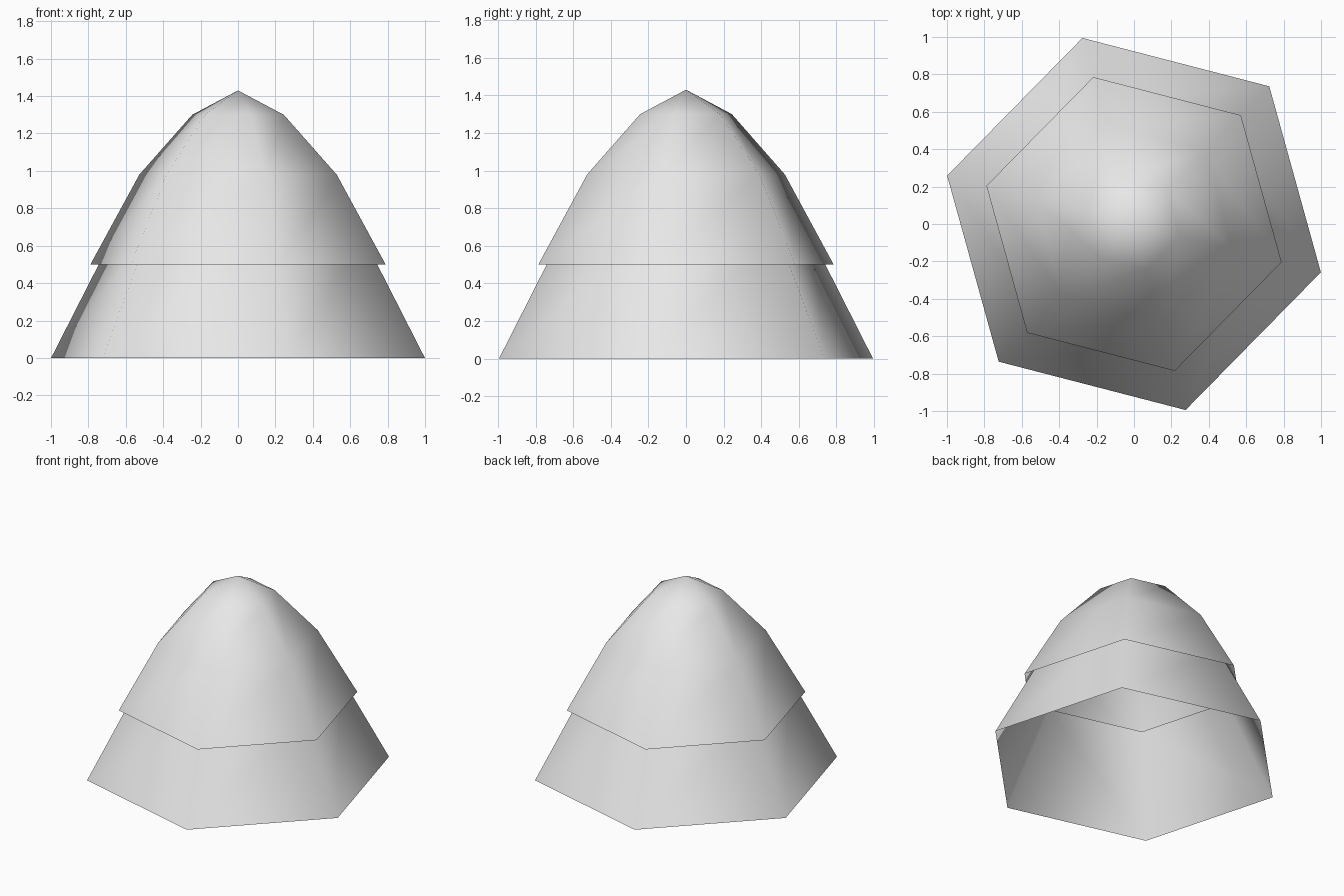
import bpy
import bmesh
from math import cos, sin, radians

cube = bpy.data.objects.get("Cube")
if cube:
    bpy.data.objects.remove(cube, do_unlink=True)

SIDES = 6
TURN = radians(45.5)

grey = bpy.data.materials.new("light grey")
grey.use_nodes = True
colour = (0.8, 0.8, 0.8, 1)
grey.diffuse_color = colour
grey.node_tree.nodes["Principled BSDF"].inputs["Base Color"].default_value = colour


def tier(name, profile, tip=None):
    """Open hexagonal shell through (radius, height) rings, with an optional tip."""
    bm = bmesh.new()
    rings = []
    for r, z in profile:
        angles = [TURN + radians(360 / SIDES) * i for i in range(SIDES)]
        rings.append([bm.verts.new((r * cos(a), r * sin(a), z)) for a in angles])
    for low, high in zip(rings, rings[1:]):
        for i in range(SIDES):
            j = (i + 1) % SIDES
            bm.faces.new((low[i], low[j], high[j], high[i]))
    if tip is not None:
        top = bm.verts.new((0, 0, tip))
        for i in range(SIDES):
            bm.faces.new((rings[-1][i], rings[-1][(i + 1) % SIDES], top))
    for f in bm.faces:
        f.smooth = True
    mesh = bpy.data.meshes.new(name)
    bm.to_mesh(mesh)
    bm.free()
    mesh.materials.append(grey)
    obj = bpy.data.objects.new(name, mesh)
    bpy.context.collection.objects.link(obj)
    return obj


# Lower skirt, open at both ends, tucked up inside the crown
tier("lower_skirt", [(1.032, 0), (0.69, 0.65)])

# Upper crown, open below and closed by a blunt tip
tier("upper_crown", [(0.815, 0.5), (0.545, 0.98), (0.253, 1.3)], tip=1.43)
